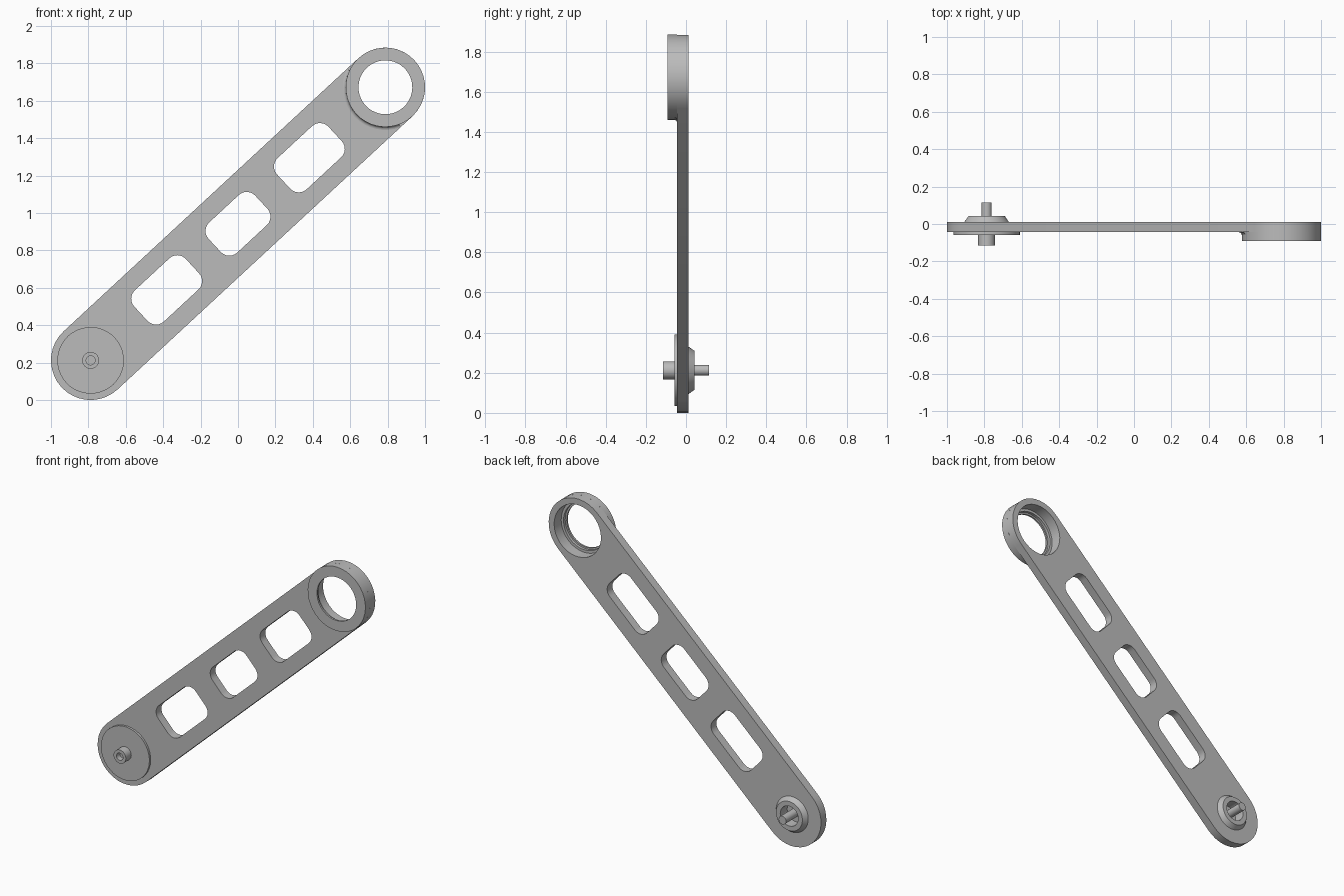
import bpy
import bmesh
from math import sin, cos, pi, atan2, radians
from mathutils import Vector, Matrix

cube = bpy.data.objects.get("Cube")
if cube:
    bpy.data.objects.remove(cube, do_unlink=True)

LOW = Vector((-0.788, 0, 0.212))     # hub end
HIGH = Vector((0.788, 0, 1.672))     # ring end
LENGTH = (HIGH - LOW).length
ANGLE = atan2(HIGH.z - LOW.z, HIGH.x - LOW.x)
R = 0.212
FRONT, BACK = -0.044, 0.012          # faces of the flat bar

grey = bpy.data.materials.new("grey metal")
grey.use_nodes = True
grey.diffuse_color = (0.5, 0.5, 0.5, 1)
grey.node_tree.nodes["Principled BSDF"].inputs["Base Color"].default_value = (0.5, 0.5, 0.5, 1)


def finish(name, bm, location):
    """Turn a bmesh, built with the bar along +x, into a placed object."""
    bmesh.ops.remove_doubles(bm, verts=bm.verts, dist=0.0001)
    bmesh.ops.recalc_face_normals(bm, faces=bm.faces)
    mesh = bpy.data.meshes.new(name)
    bm.to_mesh(mesh)
    bm.free()
    obj = bpy.data.objects.new(name, mesh)
    bpy.context.collection.objects.link(obj)
    obj.location = location
    obj.rotation_euler = (0, -ANGLE, 0)
    mesh.materials.append(grey)
    bpy.ops.object.select_all(action='DESELECT')
    obj.select_set(True)
    bpy.context.view_layer.objects.active = obj
    bpy.ops.object.shade_smooth_by_angle(angle=radians(30))
    return obj


def lathe(name, profile, location, start=0, sweep=2 * pi, steps=40):
    """Spin a (radius, y) profile about the y axis."""
    bm = bmesh.new()
    verts = [bm.verts.new((r, y, 0)) for r, y in profile]
    edges = [bm.edges.new(pair) for pair in zip(verts, verts[1:])]
    bmesh.ops.rotate(bm, verts=verts, matrix=Matrix.Rotation(start, 3, 'Y'))
    bmesh.ops.spin(bm, geom=verts + edges, axis=(0, 1, 0), cent=(0, 0, 0),
                   angle=sweep, steps=steps)
    return finish(name, bm, location)


def arc(cx, cy, r, a0, a1, n):
    return [(cx + r * cos(a0 + (a1 - a0) * i / n), cy + r * sin(a0 + (a1 - a0) * i / n))
            for i in range(n + 1)]


def circle(cx, r, n=40):
    return arc(cx, 0, r, 0, 2 * pi, n)[:-1]


def slot(cx, length, width, r):
    """Rounded rectangle outline."""
    pts = []
    for k, (sx, sy) in enumerate([(1, 1), (-1, 1), (-1, -1), (1, -1)]):
        pts += arc(cx + sx * (length / 2 - r), sy * (width / 2 - r), r,
                   k * pi / 2, (k + 1) * pi / 2, 6)
    return pts


# Flat bar with rounded ends, three slots and openings at both ends
outline = arc(LENGTH, 0, R, -pi / 2, pi / 2, 18) + arc(0, 0, R, pi / 2, 3 * pi / 2, 18)
mid = LENGTH / 2
loops = [outline, circle(0, 0.066), circle(LENGTH, 0.172),
         slot(mid - 0.52, 0.375, 0.228, 0.062),
         slot(mid, 0.34, 0.22, 0.062),
         slot(mid + 0.52, 0.375, 0.228, 0.062)]
curve = bpy.data.curves.new("bar_outline", 'CURVE')
curve.dimensions = '2D'
curve.fill_mode = 'BOTH'
curve.extrude = (BACK - FRONT) / 2
for loop in loops:
    spline = curve.splines.new('POLY')
    spline.points.add(len(loop) - 1)
    for point, (x, y) in zip(spline.points, loop):
        point.co = (x, y, 0, 1)
    spline.use_cyclic_u = True
helper = bpy.data.objects.new("bar_outline", curve)
bpy.context.collection.objects.link(helper)
bpy.context.view_layer.update()
flat = bpy.data.meshes.new_from_object(
    helper.evaluated_get(bpy.context.evaluated_depsgraph_get()))
bm = bmesh.new()
bm.from_mesh(flat)
bpy.data.objects.remove(helper, do_unlink=True)
bpy.data.meshes.remove(flat)
bmesh.ops.transform(bm, verts=bm.verts, matrix=Matrix.Translation(
    (0, (FRONT + BACK) / 2, 0)) @ Matrix.Rotation(pi / 2, 4, 'X'))
finish("bar", bm, LOW)

# Bearing ring with a stepped bore
lathe("bearing_ring", [(R, FRONT), (R, -0.092), (0.144, -0.092), (0.144, -0.08),
                       (0.155, -0.08), (0.155, -0.062), (0.172, -0.062),
                       (0.172, FRONT)], HIGH)

# Fillet where the ring meets the bar, only on the side facing the bar
f = 0.016
fillet = [(R + f - f * cos(t), FRONT - f + f * sin(t))
          for t in [i * pi / 8 for i in range(5)]]
lathe("ring_fillet", fillet, HIGH, start=pi - radians(68), sweep=radians(136), steps=16)

# Front disc with a hollow boss
lathe("front_disc", [(0.178, FRONT), (0.178, -0.058), (0.045, -0.058), (0.045, -0.115),
                     (0.024, -0.115), (0.024, -0.08), (0, -0.08)], LOW)

# Tapered rear collar with a recess and a centre pin
lathe("rear_collar", [(0.118, BACK), (0.097, 0.043), (0.066, 0.043), (0.066, -0.03),
                      (0.027, -0.03), (0.027, 0.115), (0, 0.115)], LOW)
